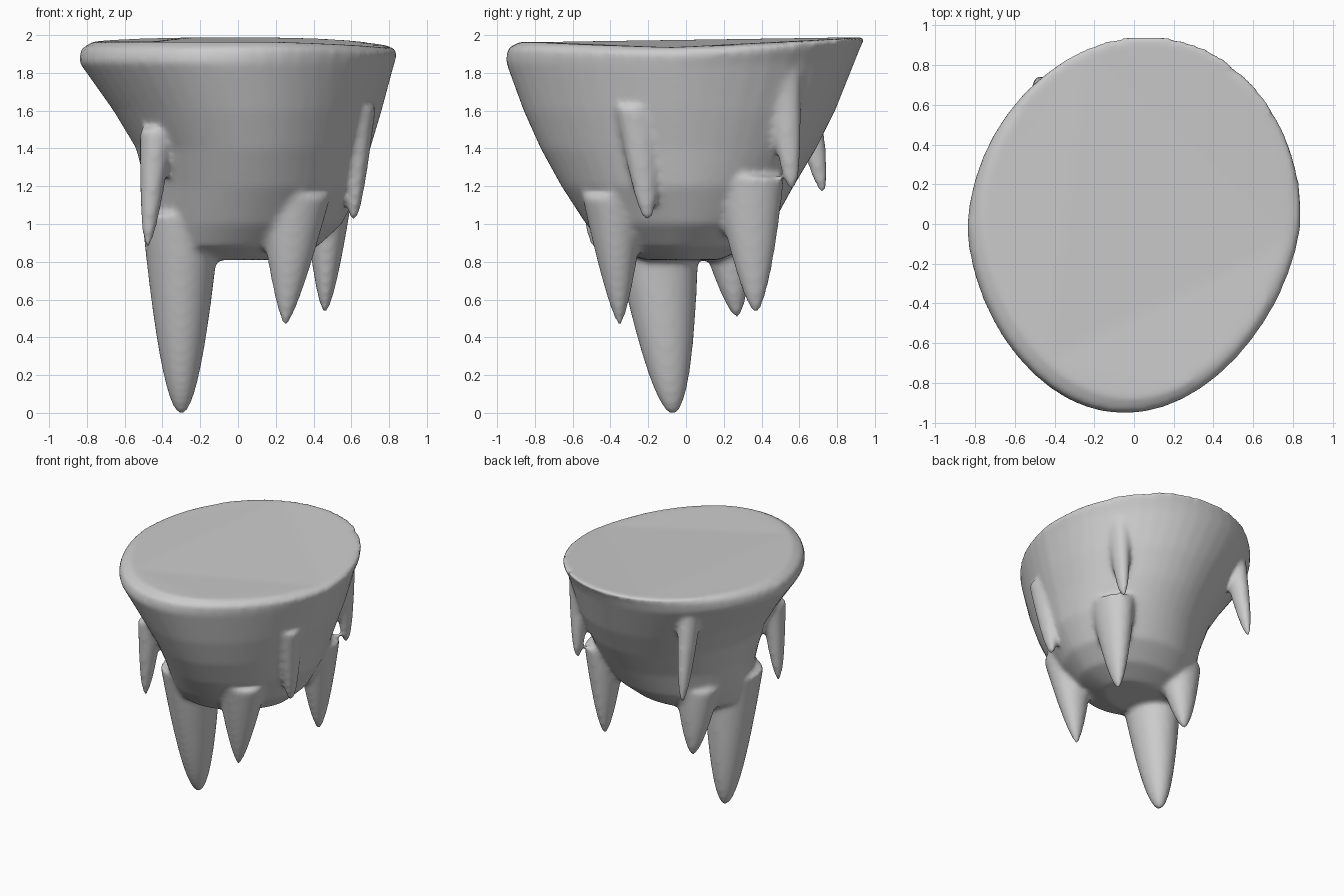
import bpy, bmesh, math

if "Cube" in bpy.data.objects:
    bpy.data.objects.remove(bpy.data.objects["Cube"])

bm = bmesh.new()
N = 48
ANGLES = [2 * math.pi * i / N for i in range(N)]


def loft(rings):
    # Closed skin through a stack of rings, lowest first
    loops = [[bm.verts.new(p) for p in r] for r in rings]
    for a, b in zip(loops, loops[1:]):
        for i in range(N):
            j = (i + 1) % N
            bm.faces.new((a[i], a[j], b[j], b[i]))
    bm.faces.new(loops[0][::-1])
    bm.faces.new(loops[-1])


def body_ring(z, x0, x1, y0, y1):
    # Egg-shaped section, narrower to the front, tilted near the rim
    ring = []
    tilt = max(0, z - 1.7) / 0.26
    for a in ANGLES:
        u, v = math.cos(a), math.sin(a)
        w = u * (1 - 0.12 * max(0, -v)) + 0.05 * v
        ring.append(((x0 + x1) / 2 + w * (x1 - x0) / 2,
                     (y0 + y1) / 2 + v * (y1 - y0) / 2,
                     z + tilt * (0.025 * max(v, 0) - 0.03 * max(u, 0) ** 3)))
    return ring


def drip(tip, root, rx, ry, power):
    # Round-tipped spike that widens from the tip to its root in the body
    steps = 16
    rings = []
    for k in range(steps + 1):
        t = 0.004 + 0.996 * (k / steps) ** 1.6
        c = [p + (q - p) * t for p, q in zip(tip, root)]
        s = t ** power
        rings.append([(c[0] + rx * s * math.cos(a), c[1] + ry * s * math.sin(a), c[2])
                      for a in ANGLES])
    loft(rings)


# Body: z, x min, x max, y min, y max
loft([body_ring(*lv) for lv in (
    (0.81, -0.33, 0.24, -0.22, 0.18), (0.88, -0.45, 0.42, -0.42, 0.33),
    (1.0, -0.47, 0.55, -0.53, 0.46), (1.2, -0.49, 0.65, -0.66, 0.57),
    (1.4, -0.54, 0.70, -0.77, 0.69), (1.6, -0.66, 0.76, -0.86, 0.79),
    (1.86, -0.845, 0.825, -0.955, 0.90), (1.93, -0.83, 0.845, -0.945, 0.93),
    (1.965, -0.77, 0.82, -0.88, 0.955))])

# Long main drip, then three medium ones under the body
drip((-0.30, -0.07, -0.01), (-0.30, -0.17, 1.05), 0.21, 0.24, 0.5)
drip((0.25, -0.35, 0.45), (0.30, -0.38, 1.15), 0.19, 0.17, 0.72)
drip((0.46, 0.37, 0.52), (0.48, 0.33, 1.25), 0.14, 0.19, 0.62)
drip((-0.25, 0.27, 0.5), (-0.25, 0.2, 1.05), 0.17, 0.16, 0.6)
# Small drips hugging the sides: right, back right, back left, front left
drip((0.61, -0.2, 1.02), (0.66, -0.27, 1.62), 0.07, 0.1, 0.35)
drip((0.57, 0.56, 1.18), (0.58, 0.51, 1.8), 0.075, 0.1, 0.4)
drip((-0.475, 0.725, 1.16), (-0.45, 0.59, 1.85), 0.08, 0.1, 0.45)
drip((-0.48, -0.49, 0.87), (-0.43, -0.49, 1.5), 0.09, 0.1, 0.5)

mesh = bpy.data.meshes.new("dripping_rock")
bm.to_mesh(mesh)
bm.free()
obj = bpy.data.objects.new("dripping_rock", mesh)
bpy.context.collection.objects.link(obj)

# Fuse everything into one soft skin
fuse = obj.modifiers.new("fuse", 'REMESH')
fuse.mode = 'VOXEL'
fuse.voxel_size = 0.018
fuse.use_smooth_shade = True
soften = obj.modifiers.new("soften", 'SMOOTH')
soften.factor = 0.5
soften.iterations = 10
